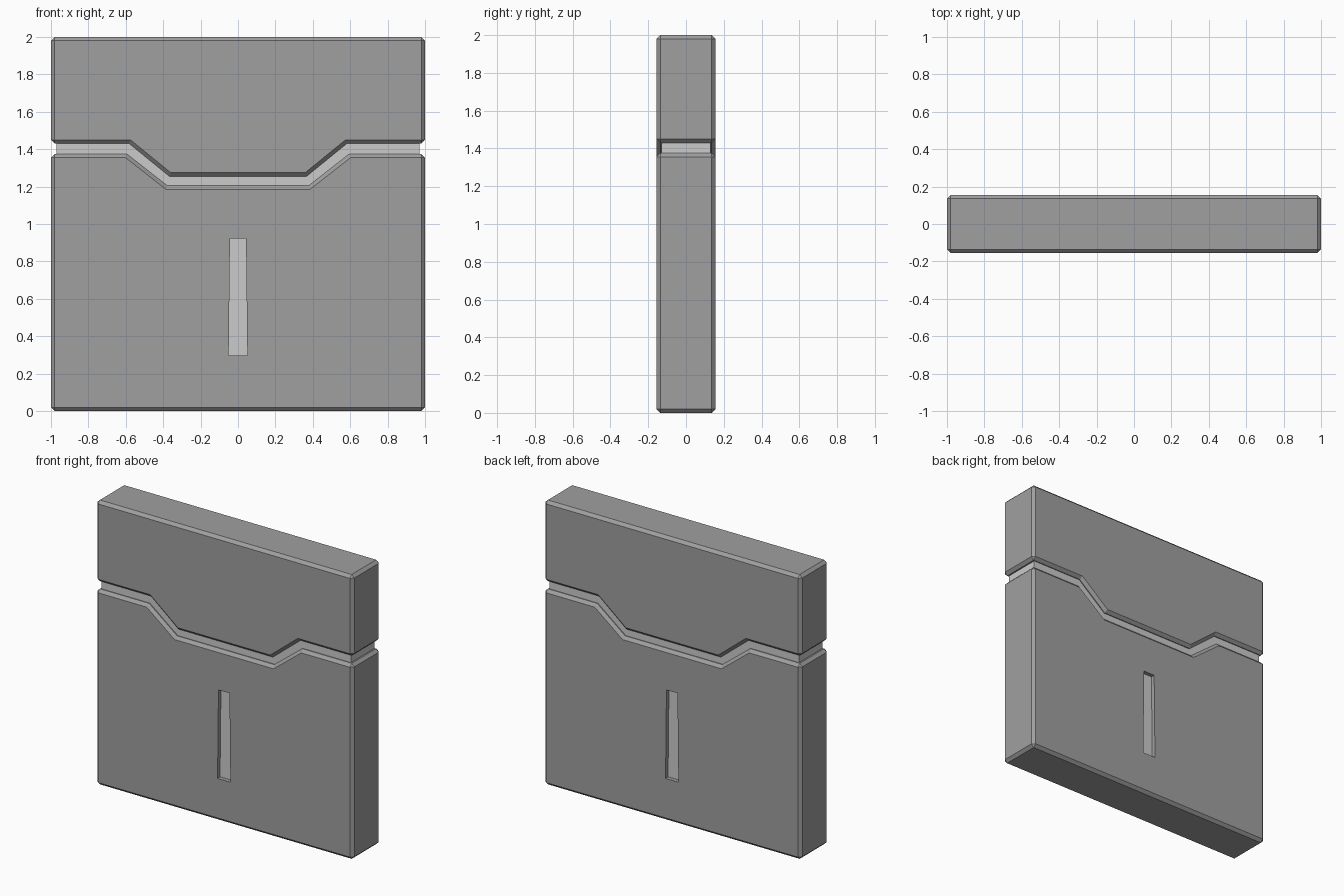
import bpy, bmesh

if "Cube" in bpy.data.objects:
    bpy.data.objects.remove(bpy.data.objects["Cube"])

HALF_Y = 0.156

body_grey = bpy.data.materials.new("body_grey")
body_grey.diffuse_color = (0.35, 0.35, 0.35, 1)
body_grey.use_nodes = True
body_grey.node_tree.nodes["Principled BSDF"].inputs["Base Color"].default_value = body_grey.diffuse_color


def prism(name, outline, half_y, bevel=0.0, material=None):
    """Extrude an (x, z) outline symmetrically along y."""
    bm = bmesh.new()
    face = bm.faces.new([bm.verts.new((x, -half_y, z)) for x, z in outline])
    ext = bmesh.ops.extrude_face_region(bm, geom=[face])
    verts = [v for v in ext["geom"] if isinstance(v, bmesh.types.BMVert)]
    bmesh.ops.translate(bm, verts=verts, vec=(0, 2 * half_y, 0))
    bmesh.ops.recalc_face_normals(bm, faces=bm.faces)
    mesh = bpy.data.meshes.new(name)
    bm.to_mesh(mesh)
    bm.free()
    obj = bpy.data.objects.new(name, mesh)
    bpy.context.collection.objects.link(obj)
    if material:
        mesh.materials.append(material)
    if bevel:
        mod = obj.modifiers.new("chamfer", 'BEVEL')
        mod.width = bevel
        mod.segments = 1
        mod.limit_method = 'ANGLE'
        mod.angle_limit = 0.9
    return obj


def seam(half_x, shoulder_x, shoulder_z, dip_x, dip_z):
    """Stepped seam line from left to right."""
    left = [(-half_x, shoulder_z), (-shoulder_x, shoulder_z), (-dip_x, dip_z)]
    return left + [(-x, z) for x, z in reversed(left)]


# Lower body and lid with chamfered rims
lower = prism("lower_body", [(1, 0), (-1, 0)] + seam(1, 0.595, 1.375, 0.378, 1.205),
              HALF_Y, 0.02, body_grey)
prism("lid", [(1, 2), (-1, 2)] + seam(1, 0.582, 1.43, 0.367, 1.255),
      HALF_Y, 0.02, body_grey)

# Recessed core showing in the gap between the two parts
prism("seam_core", seam(0.97, 0.60, 1.34, 0.38, 1.17)
      + seam(0.97, 0.575, 1.46, 0.36, 1.285)[::-1], 0.13)

# Vertical slot through the body, nearly filled by an inset strip
slot = [(-0.05, 0.298), (0.05, 0.298), (0.043, 0.922), (-0.043, 0.922)]
cutter = prism("slot_cutter", slot, 0.3)
cutter.hide_render = True
cutter.hide_viewport = True
cut = lower.modifiers.new("slot", 'BOOLEAN')
cut.operation = 'DIFFERENCE'
cut.solver = 'EXACT'
cut.object = cutter
prism("slot_strip", slot, 0.128)
